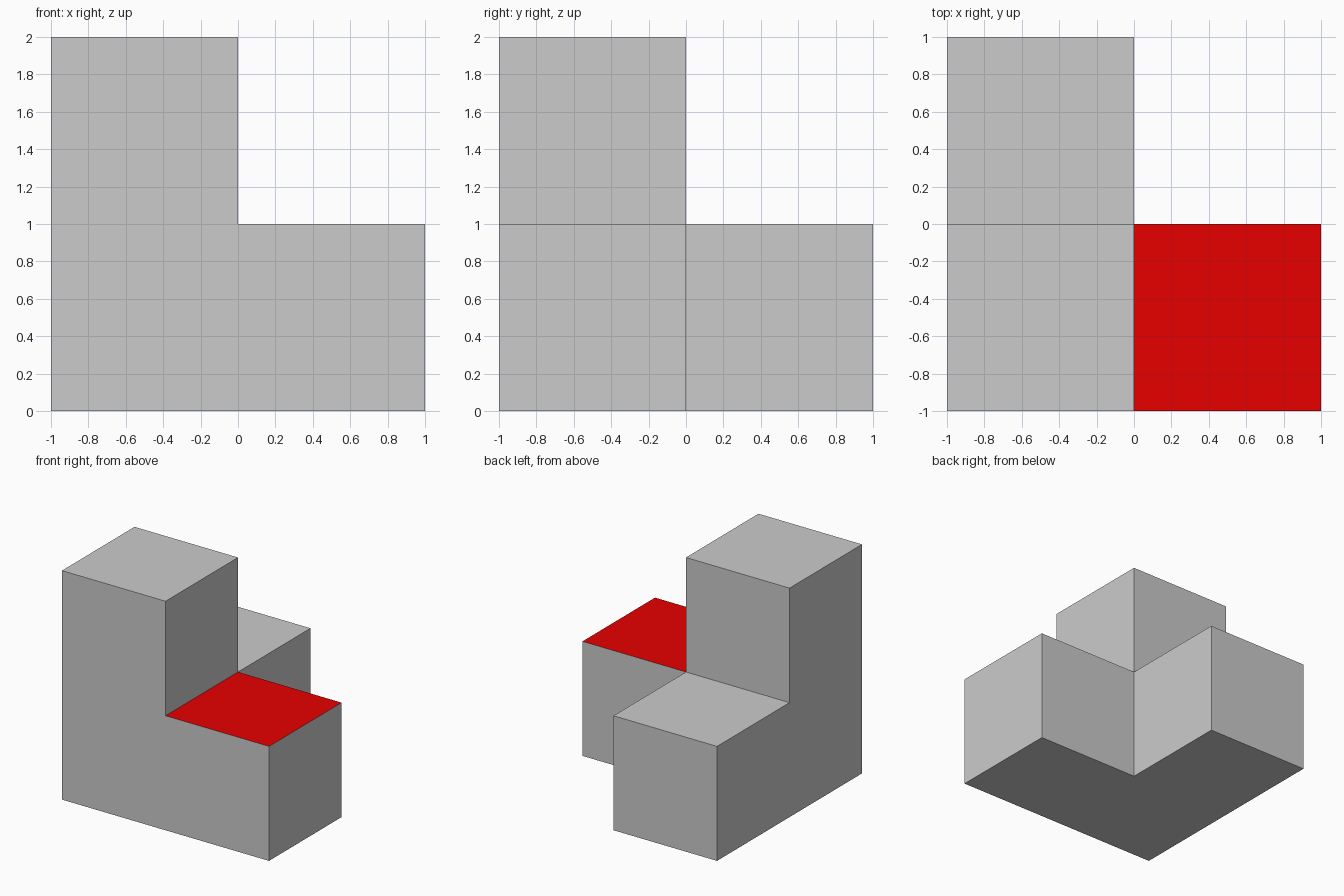
import bpy
import bmesh
from mathutils import Vector

if "Cube" in bpy.data.objects:
    bpy.data.objects.remove(bpy.data.objects["Cube"])

# Unit cubes by lower corner: corner tower, right arm, back arm
TOWER = [(-1, -1, 0), (-1, -1, 1)]
RIGHT_ARM = (0, -1, 0)
BACK_ARM = (-1, 0, 0)
cells = set(TOWER + [RIGHT_ARM, BACK_ARM])


def add_side(bm, cell, axis, sign):
    """Add one outward-facing unit square of a cube."""
    n, u = Vector((0, 0, 0)), Vector((0, 0, 0))
    n[axis], u[(axis + 1) % 3] = sign * 0.5, 0.5
    v = (n * 2).cross(u)
    c = Vector(cell) + Vector((0.5, 0.5, 0.5)) + n
    return bm.faces.new([bm.verts.new(p) for p in
                         (c - u - v, c + u - v, c + u + v, c - u + v)])


# Outer skin only: skip sides shared by two cubes
bm = bmesh.new()
for cell in sorted(cells):
    for axis in range(3):
        for sign in (-1, 1):
            neighbour = list(cell)
            neighbour[axis] += sign
            if tuple(neighbour) not in cells:
                face = add_side(bm, cell, axis, sign)
                # Red top on the right arm
                if cell == RIGHT_ARM and axis == 2 and sign == 1:
                    face.material_index = 1
bmesh.ops.remove_doubles(bm, verts=bm.verts[:], dist=1e-4)

# Merge flat areas, keeping the red face separate
bmesh.ops.dissolve_limit(bm, angle_limit=0.01, verts=bm.verts[:],
                         edges=bm.edges[:], delimit={'MATERIAL'})

mesh = bpy.data.meshes.new("corner_block")
bm.to_mesh(mesh)
bm.free()
red = bpy.data.materials.new("red_top")
red.diffuse_color = (0.8, 0.0, 0.0, 1.0)
red.use_nodes = True
red.node_tree.nodes["Principled BSDF"].inputs["Base Color"].default_value = red.diffuse_color
mesh.materials.append(None)
mesh.materials.append(red)
block = bpy.data.objects.new("corner_block", mesh)
bpy.context.collection.objects.link(block)
